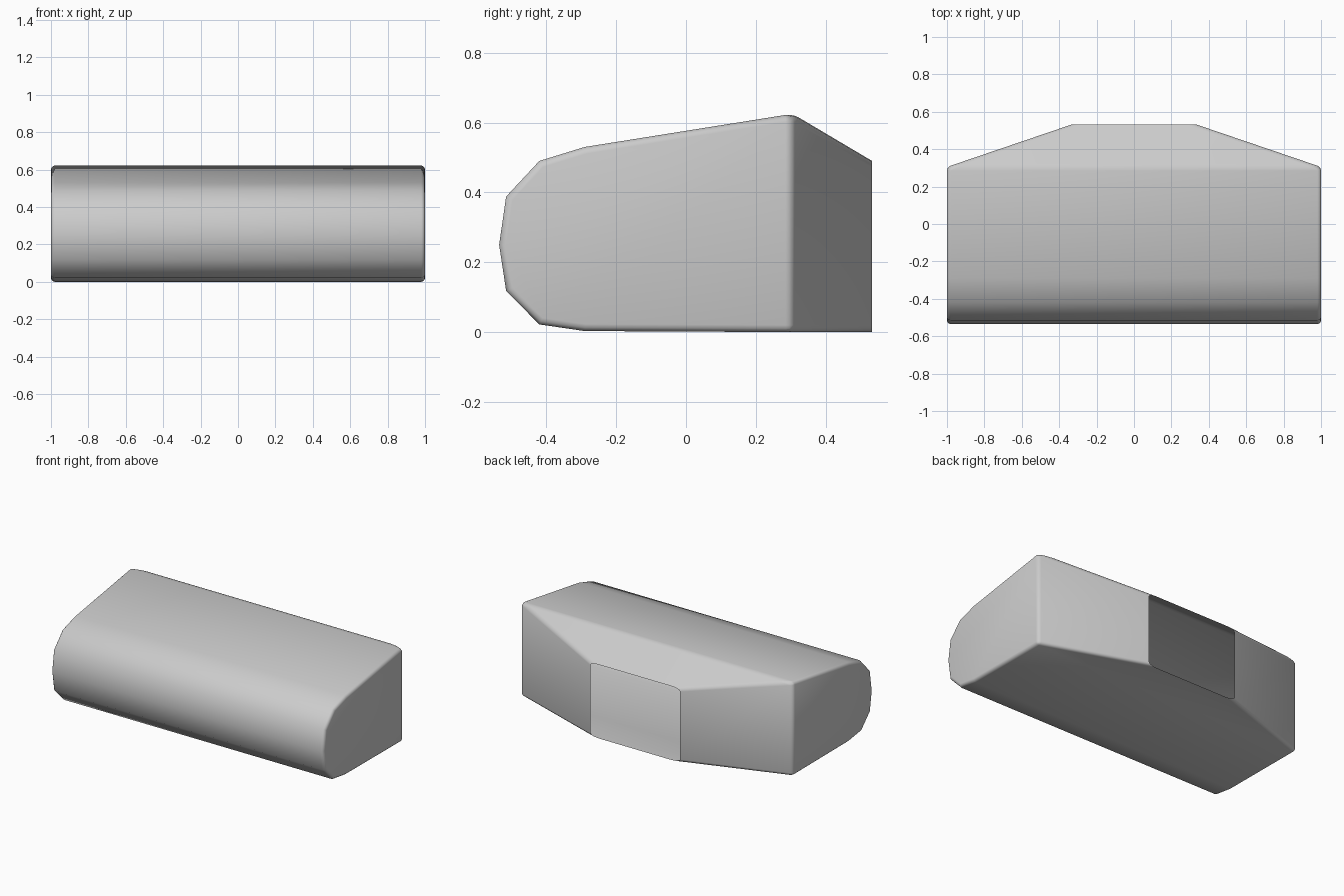
import bpy, bmesh, math

if "Cube" in bpy.data.objects:
    bpy.data.objects.remove(bpy.data.objects["Cube"])

# Side profile (y, z), running from the lower back round the front to the upper back
profile = [(0.305, 0.0), (-0.29, 0.003), (-0.42, 0.022), (-0.515, 0.118), (-0.535, 0.25),
           (-0.515, 0.388), (-0.42, 0.49), (-0.29, 0.53), (0.305, 0.625)]

bm = bmesh.new()
left = [bm.verts.new((-1, y, z)) for y, z in profile]
right = [bm.verts.new((1, y, z)) for y, z in profile]

# Wrapped front, top and underside, with the two end caps
for i in range(len(profile) - 1):
    bm.faces.new((left[i], left[i + 1], right[i + 1], right[i]))
bm.faces.new(left)
bm.faces.new(right)

# Tapered back funnel, left open at the narrow rectangular mouth
mouth = [bm.verts.new((x, 0.533, z)) for x, z in
         [(-0.33, 0.0), (0.33, 0.0), (0.33, 0.49), (-0.33, 0.49)]]
rim = [left[0], right[0], right[-1], left[-1]]
for i in range(4):
    j = (i + 1) % 4
    bm.faces.new((rim[i], rim[j], mouth[j], mouth[i]))
bmesh.ops.recalc_face_normals(bm, faces=bm.faces)

# Round the cap outlines and the back edges, keep the faceted front and the open mouth
soft = [e for e in bm.edges if not e.is_boundary
        and e.calc_face_angle(0) > math.radians(20)
        and (abs(e.verts[0].co.x - e.verts[1].co.x) < 1.5
             or e.verts[0].co.y > 0.2)]
bmesh.ops.bevel(bm, geom=soft, offset=0.02, offset_type='OFFSET', segments=3,
                profile=0.5, affect='EDGES', clamp_overlap=True)

mesh = bpy.data.meshes.new("hood_shell")
bm.to_mesh(mesh)
bm.free()
shell = bpy.data.objects.new("hood_shell", mesh)
bpy.context.collection.objects.link(shell)

# Smooth shading
bpy.context.view_layer.objects.active = shell
shell.select_set(True)
bpy.ops.object.shade_smooth_by_angle(angle=math.radians(40))
